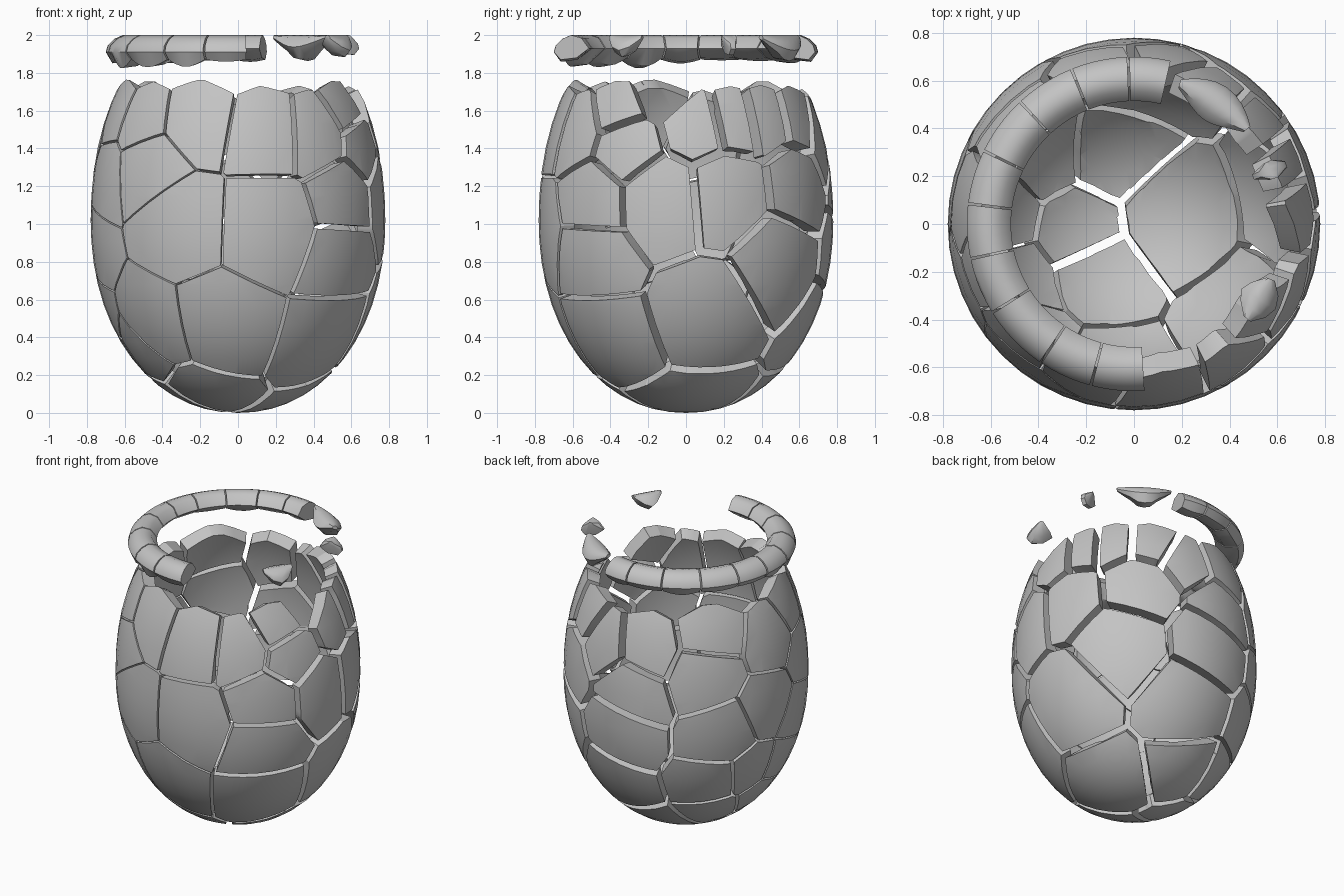
import bpy, bmesh, math, random
from mathutils import Vector

random.seed(4)
if "Cube" in bpy.data.objects:
    bpy.data.objects.remove(bpy.data.objects["Cube"])

RADIUS, MIDDLE, TOP_HALF, THICK = 0.78, 1.02, 1.16, 0.09
FULLNESS = 2.1  # slightly rounder than an ellipse

grey = bpy.data.materials.new("shell grey")
grey.use_nodes = True
colour = (0.55, 0.55, 0.55, 1)
grey.diffuse_color = colour
grey.node_tree.nodes["Principled BSDF"].inputs["Base Color"].default_value = colour


def half_height(z):
    return TOP_HALF if z > 0 else MIDDLE


def on_egg(azimuth, z):
    """Point on the egg surface at an azimuth in degrees and a height."""
    h = abs(z - MIDDLE) / half_height(z - MIDDLE)
    r = RADIUS * (1 - h ** FULLNESS) ** (1 / FULLNESS)
    a = math.radians(azimuth)
    return Vector((r * math.cos(a), r * math.sin(a), z))


def make_object(bm, name):
    mesh = bpy.data.meshes.new(name)
    bm.to_mesh(mesh)
    bm.free()
    obj = bpy.data.objects.new(name, mesh)
    bpy.context.collection.objects.link(obj)
    mesh.materials.append(grey)
    bpy.ops.object.select_all(action="DESELECT")
    obj.select_set(True)
    bpy.context.view_layer.objects.active = obj
    return obj


def egg_surface():
    bm = bmesh.new()
    bmesh.ops.create_uvsphere(bm, u_segments=48, v_segments=28, radius=1)
    for v in bm.verts:
        x, y, z = v.co
        swell = (math.hypot(x, y) ** FULLNESS + abs(z) ** FULLNESS) ** (-1 / FULLNESS)
        v.co = Vector((x * RADIUS * swell, y * RADIUS * swell,
                       MIDDLE + z * half_height(z) * swell))
    return bm


def shell_fragment(seed, others, name):
    """Part of the egg nearest to the seed, cut free and thickened inwards."""
    bm = egg_surface()
    # cracks open wider towards the back, the +x side, the rim and the base
    gap = max(0.014 + 0.011 * (seed.x + seed.y), 0.004)
    if seed.z > 1.4:
        gap += 0.004
    elif seed.z < 0.15:
        gap = 0.022
    for other in sorted(others, key=lambda p: (p - seed).length):
        normal = (other - seed).normalized()
        bmesh.ops.bisect_plane(
            bm, geom=bm.verts[:] + bm.edges[:] + bm.faces[:], dist=1e-5,
            plane_co=(seed + other) / 2 - normal * gap, plane_no=normal,
            clear_outer=True)
    bmesh.ops.remove_doubles(bm, verts=bm.verts[:], dist=0.004)
    obj = make_object(bm, name)
    solid = obj.modifiers.new("thickness", "SOLIDIFY")
    solid.thickness = THICK
    solid.offset = -1
    bpy.ops.object.modifier_apply(modifier=solid.name)
    bpy.ops.object.shade_smooth_by_angle(angle=math.radians(30))


# Fragment centres: azimuth, height
groups = {
    "bottom": [(10, .04), (107, .12), (187, .08), (232, .09), (145, .24),
               (176, .32), (206, .31)],
    "lower": [(-98, .46), (-42, .4), (10, .5), (85, .44), (140, .52),
              (161, .56), (184, .54), (225, .46)],
    "middle": [(-115, 1.0), (-77, .98), (-43, .83), (-42, 1.13), (-10, 1.15),
               (17, 1.18), (42, .8), (52, 1.22), (92, .87), (97, 1.18),
               (144, .88), (169, 1.03), (192, .87), (-130, 1.32),
               (-160, 1.25), (-26, 1.43), (135, 1.33)],
    "rim": [(-163, 1.6), (-136, 1.56), (-110, 1.58), (-77, 1.52), (-54, 1.5),
            (-32, 1.63), (5, 1.54), (22, 1.57), (38, 1.58), (60, 1.57),
            (78, 1.46), (104, 1.5), (139, 1.58), (175, 1.47)],
}
centres = [(g, on_egg(*c)) for g, cells in groups.items() for c in cells]

# Missing cells that leave the scalloped rim: above and between rim fragments
missing = [Vector((0, 0, 2.2)), on_egg(-13, 1.74)]
rim = groups["rim"]
for (a, z), (b, _) in zip(rim, rim[1:] + [(197, 0)]):
    missing.append(on_egg(a, 1.94 + (1.58 - z) * 0.6))
    missing.append(on_egg((a + b) / 2, 1.91))

points = [p for _, p in centres]
for i, (group, p) in enumerate(centres):
    shell_fragment(p, [q for q in points + missing if q is not p],
                   f"{group}_shell_fragment_{i + 1}")

# Floating crown: sloping cross-section as radius, height
section = [(.665, 1.87), (.7, 1.91), (.69, 1.945), (.655, 1.98), (.61, 2.0),
           (.555, 1.985), (.515, 1.93), (.58, 1.88)]


def crown_fragment(start, end, name, drop=0.0, pointed=False):
    """Curved strip of shell swept between two azimuths."""
    bm = bmesh.new()
    steps = max(3, round((end - start) / 4))
    loops = []
    for s in range(steps + 1):
        t = s / steps
        bulge = math.sin(math.pi * t)
        depth = 0.2 + 0.7 * bulge if pointed else 1
        a = math.radians(start + (end - start) * t)
        loop = []
        for r, z in section:
            r = 0.62 + (r - 0.62) * depth
            z = 2 - (2 - z) * depth
            if z < 1.9:
                z -= drop * bulge
            loop.append(bm.verts.new((r * math.cos(a), r * math.sin(a), z)))
        loops.append(loop)
    n = len(section)
    for one, two in zip(loops, loops[1:]):
        for k in range(n):
            bm.faces.new((one[k], two[k], two[(k + 1) % n], one[(k + 1) % n]))
    bm.faces.new(loops[0])
    bm.faces.new(loops[-1][::-1])
    bmesh.ops.recalc_face_normals(bm, faces=bm.faces[:])
    make_object(bm, name)
    bpy.ops.object.shade_smooth_by_angle(angle=math.radians(40))


edges = [77, 92, 112, 133, 154, 173, 192, 212, 236, 255, 274]
for i, (a, b) in enumerate(zip(edges, edges[1:])):
    crown_fragment(a + .4, b - .4, f"crown_fragment_{i + 1}",
                   drop=random.uniform(0, .05))
crown_fragment(40, 72, "back_crown_shard", drop=.02, pointed=True)
crown_fragment(18, 25, "side_crown_chip", pointed=True)
crown_fragment(-40, -22, "front_crown_shard", pointed=True)
